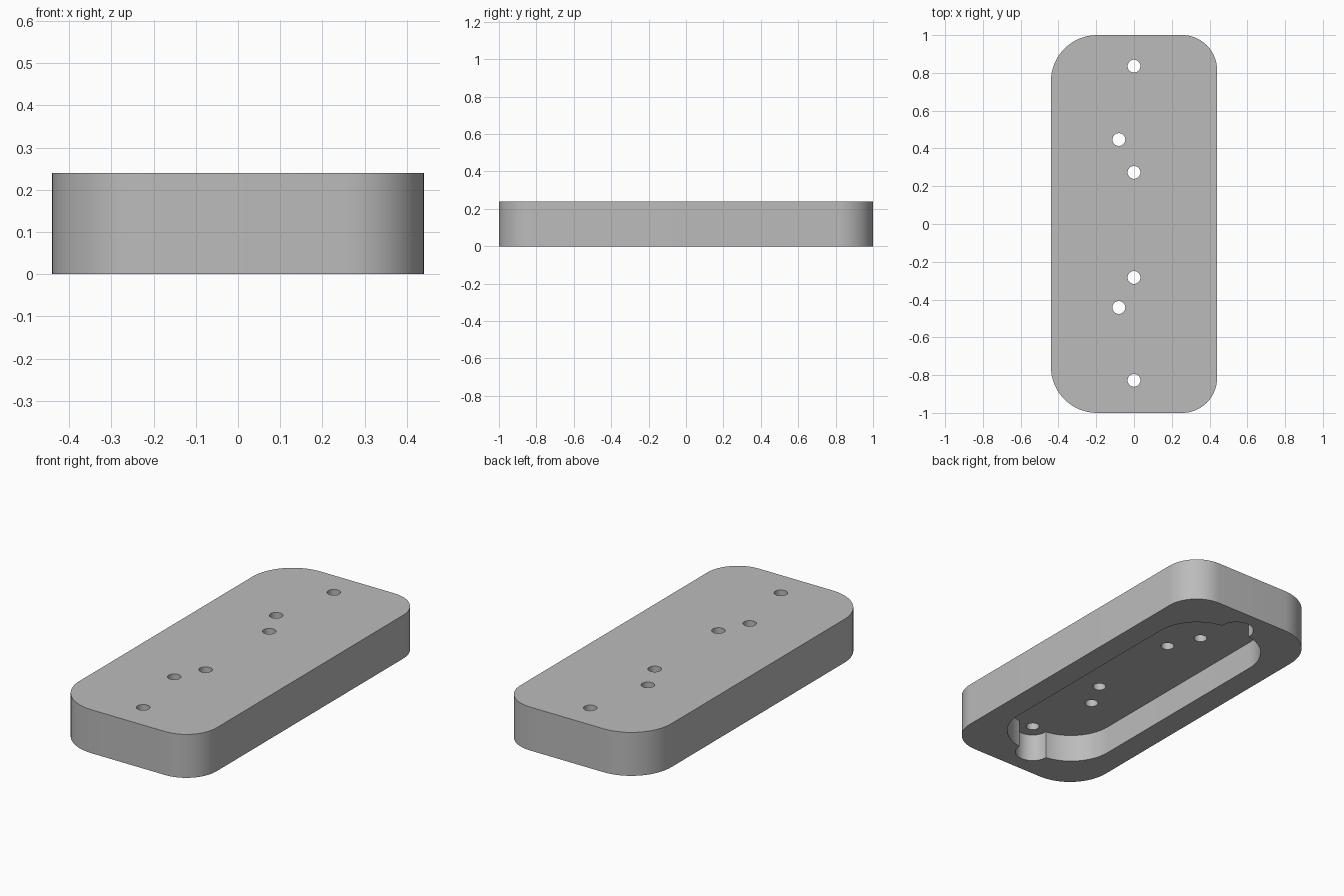
import bpy, bmesh, math

cube = bpy.data.objects.get("Cube")
if cube:
    bpy.data.objects.remove(cube, do_unlink=True)

HEIGHT = 0.24
FLOOR = 0.155
END_HOLES = [(0, 0.836), (0, -0.828)]
INNER_HOLES = [(-0.08, 0.447), (0, 0.273), (0, -0.283), (-0.08, -0.442)]

grey = bpy.data.materials.new("plain grey")
grey.use_nodes = True
colour = (0.5, 0.5, 0.5, 1)
grey.diffuse_color = colour
grey.node_tree.nodes["Principled BSDF"].inputs["Base Color"].default_value = colour


def rounded_outline(half_x, half_y, left_radius, right_radius, steps=16):
    """Counter-clockwise rectangle with its own corner radius on each side."""
    points = []
    corners = [(1, 1, right_radius), (-1, 1, left_radius),
               (-1, -1, left_radius), (1, -1, right_radius)]
    for i, (sx, sy, r) in enumerate(corners):
        for k in range(steps + 1):
            a = math.pi / 2 * (i + k / steps)
            points.append((sx * (half_x - r) + r * math.cos(a),
                           sy * (half_y - r) + r * math.sin(a)))
    return points


def circle(centre, radius, sides=40):
    return [(centre[0] + radius * math.cos(math.tau * k / sides),
             centre[1] + radius * math.sin(math.tau * k / sides))
            for k in range(sides)]


def extrude(name, outline, bottom, top):
    bm = bmesh.new()
    face = bm.faces.new([bm.verts.new((x, y, bottom)) for x, y in outline])
    result = bmesh.ops.extrude_face_region(bm, geom=[face])
    moved = [v for v in result["geom"] if isinstance(v, bmesh.types.BMVert)]
    bmesh.ops.translate(bm, verts=moved, vec=(0, 0, top - bottom))
    bmesh.ops.recalc_face_normals(bm, faces=bm.faces)
    mesh = bpy.data.meshes.new(name)
    bm.to_mesh(mesh)
    bm.free()
    obj = bpy.data.objects.new(name, mesh)
    mesh.materials.append(grey)
    bpy.context.collection.objects.link(obj)
    return obj


def cut(target, cutter):
    cutter.hide_render = True
    mod = target.modifiers.new("cut", "BOOLEAN")
    mod.operation = "DIFFERENCE"
    mod.solver = "EXACT"
    mod.object = cutter
    bpy.context.view_layer.objects.active = target
    bpy.ops.object.modifier_apply(modifier=mod.name)
    bpy.data.objects.remove(cutter, do_unlink=True)


# Block with larger corners on its right side
cover = extrude("cover_block", rounded_outline(0.44, 1.0, 0.245, 0.185), 0, HEIGHT)

# Pocket in the underside, with a round notch at each end
cut(cover, extrude("pocket", rounded_outline(0.305, 0.83, 0.25, 0.25), -0.1, FLOOR))
for centre in END_HOLES:
    cut(cover, extrude("notch", circle(centre, 0.09), -0.1, FLOOR))

# Screw holes through the top
for centre in END_HOLES + INNER_HOLES:
    cut(cover, extrude("hole", circle(centre, 0.034, 32), 0.05, HEIGHT + 0.1))

bpy.ops.object.select_all(action="DESELECT")
cover.select_set(True)
bpy.context.view_layer.objects.active = cover
bpy.ops.object.shade_smooth_by_angle(angle=math.radians(30))
